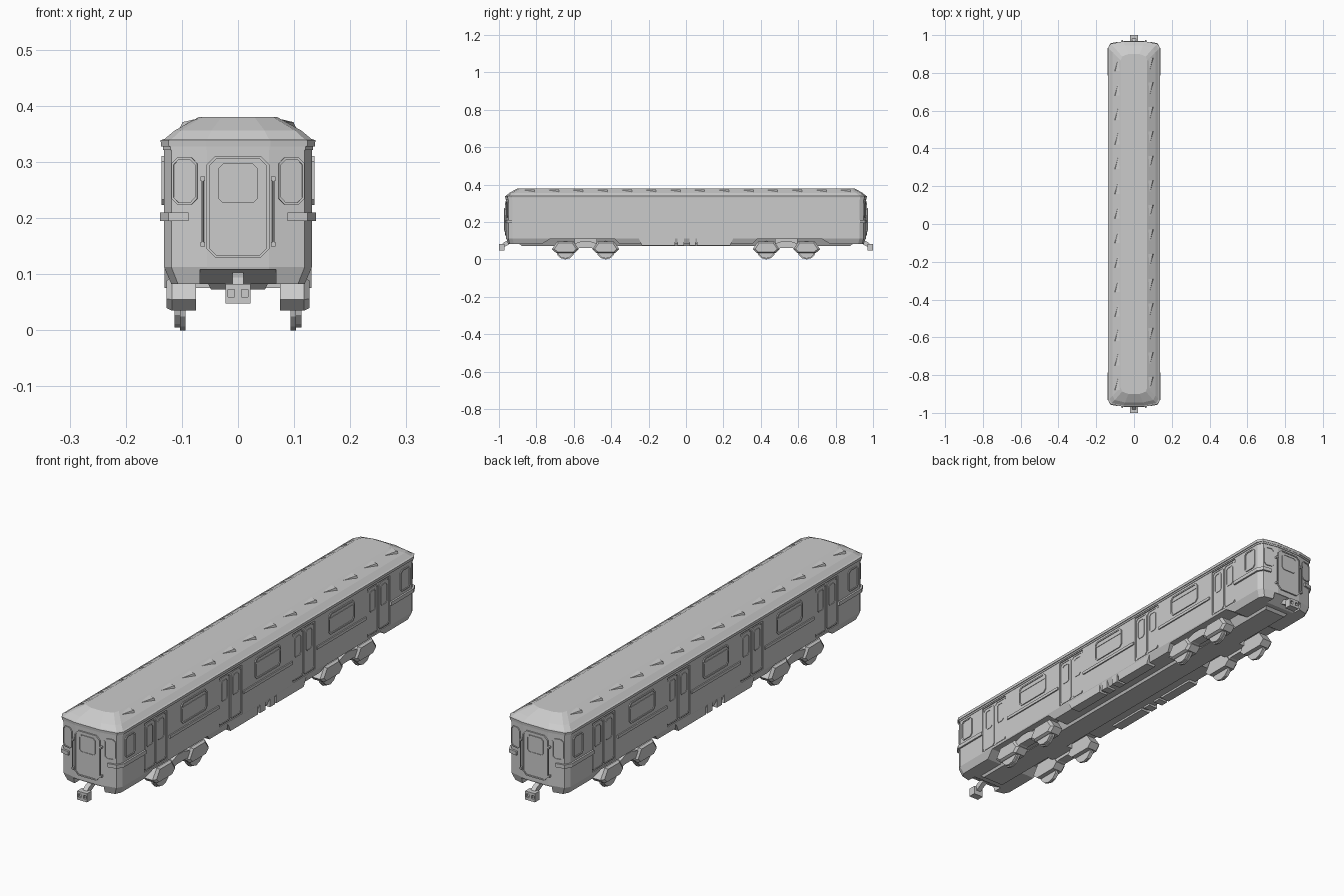
import bpy, bmesh, math
from mathutils import Matrix, Vector

if "Cube" in bpy.data.objects:
    bpy.data.objects.remove(bpy.data.objects["Cube"])

PI = math.pi
RX = Matrix.Rotation(PI / 2, 4, 'X')
SIDE = Matrix.Rotation(PI / 2, 4, 'Z') @ RX      # local x,y,z -> world y,z,x
FLAT = Matrix.Identity(4)


def turn(a):
    return Matrix.Rotation(a, 4, 'Z')


def wall(a, u, v, dist):
    """Matrix for a panel facing outward; angle 0 = front wall."""
    return turn(a) @ Matrix.Translation((u, -dist, v)) @ RX


def loft(name, rings, M=FLAT):
    bm = bmesh.new()
    loops = [[bm.verts.new(M @ Vector(p)) for p in r] for r in rings]
    n = len(rings[0])
    for a, b in zip(loops, loops[1:]):
        for i in range(n):
            j = (i + 1) % n
            bm.faces.new((a[i], a[j], b[j], b[i]))
    bm.faces.new(loops[0][::-1])
    bm.faces.new(loops[-1])
    bmesh.ops.recalc_face_normals(bm, faces=bm.faces)
    me = bpy.data.meshes.new(name)
    bm.to_mesh(me)
    bm.free()
    ob = bpy.data.objects.new(name, me)
    bpy.context.collection.objects.link(ob)
    return ob


def prism(name, poly, d0, d1, M=FLAT):
    return loft(name, [[(x, y, d) for x, y in poly] for d in (d0, d1)], M)


def rect(x0, x1, y0, y1):
    return [(x0, y0), (x1, y0), (x1, y1), (x0, y1)]


def octagon(w, h, c):
    w, h = w / 2, h / 2
    return [(-w + c, -h), (w - c, -h), (w, -h + c), (w, h - c),
            (w - c, h), (-w + c, h), (-w, h - c), (-w, -h + c)]


def framed(name, w, h, c, t, M, out=.004, pane=.001):
    """Raised border with a sunken pane."""
    o, i = octagon(w, h, c), octagon(w - 2 * t, h - 2 * t, c * .8)
    levels = ((o, -.004), (o, out), (i, out), (i, pane))
    return loft(name, [[(x, y, d) for x, y in p] for p, d in levels], M)


def plan(w, l, z):
    q = [(w, l - .035), (.9 * w, l - .013), (.42 * w, l)]
    half = q + [(-x, y) for x, y in q[::-1]]
    return [(x, y, z) for x, y in half + [(-x, -y) for x, y in half]]


def cut(target, cutter):
    m = target.modifiers.new("cut", 'BOOLEAN')
    m.operation, m.solver, m.object = 'DIFFERENCE', 'EXACT', cutter
    bpy.context.view_layer.objects.active = target
    bpy.ops.object.modifier_apply(modifier=m.name)
    bpy.data.objects.remove(cutter)


DOORS = (-.715, -.235, .235, .715)
W = .132

# Body shell with tapered skirt
body = loft("body_shell", [plan(.119, .955, .083), plan(W, .963, .113), plan(W, .963, .332)])
for a in (0, PI):
    # sloping notch under each end, bogie clearance, door recesses
    cut(body, prism("notch_cutter", [(-1.02, .108), (-.955, .108), (-.89, .07), (-1.02, .07)],
                    -.068, .068, turn(a) @ SIDE))
    cut(body, prism("bogie_cutter", [(-.79, .07), (-.73, .108), (-.38, .108), (-.34, .07)],
                    -.2, .2, turn(a) @ SIDE))
    for y in DOORS:
        cut(body, prism("door_cutter", rect(-.072, .072, -.098, .1), -.004, .02,
                        wall(a + PI / 2, y, .216, W)))

# Roof with sloped ends and gutter
loft("roof", [plan(.137, .966, .328), plan(.138, .967, .339), plan(.131, .961, .341),
              plan(.113, .945, .356), plan(.07, .9, .38)])
loft("gutter", [plan(.134, .965, .321), plan(.134, .965, .33)])

# Roof vents
for a in (0, PI):
    for i in range(14):
        y = -.845 + i * .13
        low = [(.065, y - .04, .352), (.088, y - .04, .352), (.106, y + .035, .355), (.065, y + .035, .352)]
        top = [(.065, y - .04, .377), (.082, y - .04, .372), (.099, y + .035, .371), (.065, y + .035, .379)]
        loft("roof_vent", [low, top], turn(a))

# Side walls: windows, doors, belt rails
for a in (PI / 2, -PI / 2):
    for y in (-.473, 0, .473):
        framed("side_window", .165, .086, .012, .006, wall(a, y, .267, W))
        prism("window_bar", rect(-.076, .076, -.003, .003), 0, .003, wall(a, y, .288, W))
    for y in (-.882, .882):
        framed("cab_side_window", .062, .088, .01, .005, wall(a, y, .267, W))
    for y in DOORS:
        for s in (-1, 1):
            M = wall(a, y + s * .036, .216, W - .004)
            framed("door_leaf", .068, .19, .01, .004, M, .003, .001)
            framed("door_window", .04, .085, .008, .003, M @ Matrix.Translation((0, .038, 0)), .003, .001)
    for y0, y1 in ((-.63, -.315), (-.157, .157), (.315, .63)):
        prism("belt_rail", rect(y0, y1, .197, .209), W - .001, .137,
              turn(a - PI / 2) @ SIDE)

# End walls
for a in (0, PI):
    framed("end_door", .112, .182, .016, .005, wall(a, 0, .22, .963), .006, .003)
    framed("end_door_window", .072, .07, .009, .003, wall(a, 0, .262, .966), .003, .001)
    for s in (-1, 1):
        M = turn(a) @ Matrix.Translation((s * .095, -.955, .266)) @ turn(s * .2) @ RX
        framed("cab_window", .047, .084, .011, .004, M)
        # handrail with end brackets
        prism("handrail", octagon(.004, .004, .0012), .15, .272,
              turn(a) @ Matrix.Translation((s * .063, -.971, 0)))
        for z in (.153, .27):
            prism("handrail_bracket", rect(-.004, .004, -.004, .004), -.006, .011,
                  wall(a, s * .063, z, .962))
        # belt rail wrapping the corner
        path = [(.139, -.787), (.139, -.931), (.124, -.957), (.088, -.964),
                (.088, -.952), (.118, -.946), (.13, -.925), (.13, -.787)]
        prism("corner_rail", [(s * x, y) for x, y in path], .195, .21, turn(a))

    # Coupler
    prism("coupler_shank", [(-.93, .11), (-.93, .09), (-.965, .07), (-.985, .06), (-.985, .08), (-.97, .094)],
          -.01, .01, turn(a) @ SIDE)
    head = prism("coupler_head", rect(-.022, .022, .048, .083), .97, 1.0, turn(a) @ RX)
    for s in (-1, 1):
        cut(head, prism("socket_cutter", rect(s * .012 - .006, s * .012 + .006, .059, .073),
                        .99, 1.02, turn(a) @ RX))

# Central underframe pan
loft("underframe_pan", [[(s * w, y, z) for s, y in ((1, l), (-1, l), (-1, -l), (1, -l))]
                        for w, l, z in ((.048, .88, .073), (.068, .92, .11))])

# Equipment boxes along the skirts
for s in (-1, 1):
    for y0, y1, e0, e1 in ((-.255, -.06, .02, 0), (-.045, -.012, 0, 0),
                           (.018, .05, 0, 0), (.06, .255, 0, .02)):
        poly = [(y0, .116), (y0 + e0, .075), (y1 - e1, .075), (y1, .116)]
        x = sorted((s * .09, s * .131))
        prism("equipment_box", poly, x[0], x[1], SIDE)

# Bogies
LOBE = [(-.05, .035), (.05, .035), (.072, .055), (.045, .095), (-.045, .095), (-.072, .055)]
LINK = [(-.06, .05), (-.03, .062), (.03, .062), (.06, .05), (.06, .085), (.02, .098), (-.02, .098), (-.06, .085)]
for yc in (-.537, .537):
    for s in (-1, 1):
        for dy in (-.108, .108):
            y = yc + dy
            # axle box, bevelled outwards at the top
            ring = lambda x, k=1: [(s * x, y + u * k, .06 + (v - .06) * k) for u, v in LOBE]
            loft("axle_box", [ring(.075), ring(.118), ring(.127, .82)])
            for r, x0, x1 in ((.05, .094, .103), (.045, .103, .113)):
                circ = [(y + r * math.cos(t * PI / 6), .05 + r * math.sin(t * PI / 6)) for t in range(12)]
                prism("wheel", circ, s * x0, s * x1, SIDE)
        prism("bogie_link", [(yc + u, v) for u, v in LINK], s * .08, s * .12, SIDE)
    # bolster joining bogie to the body
    prism("bolster", rect(yc - .06, yc + .06, .075, .112), -.1, .1, SIDE)
